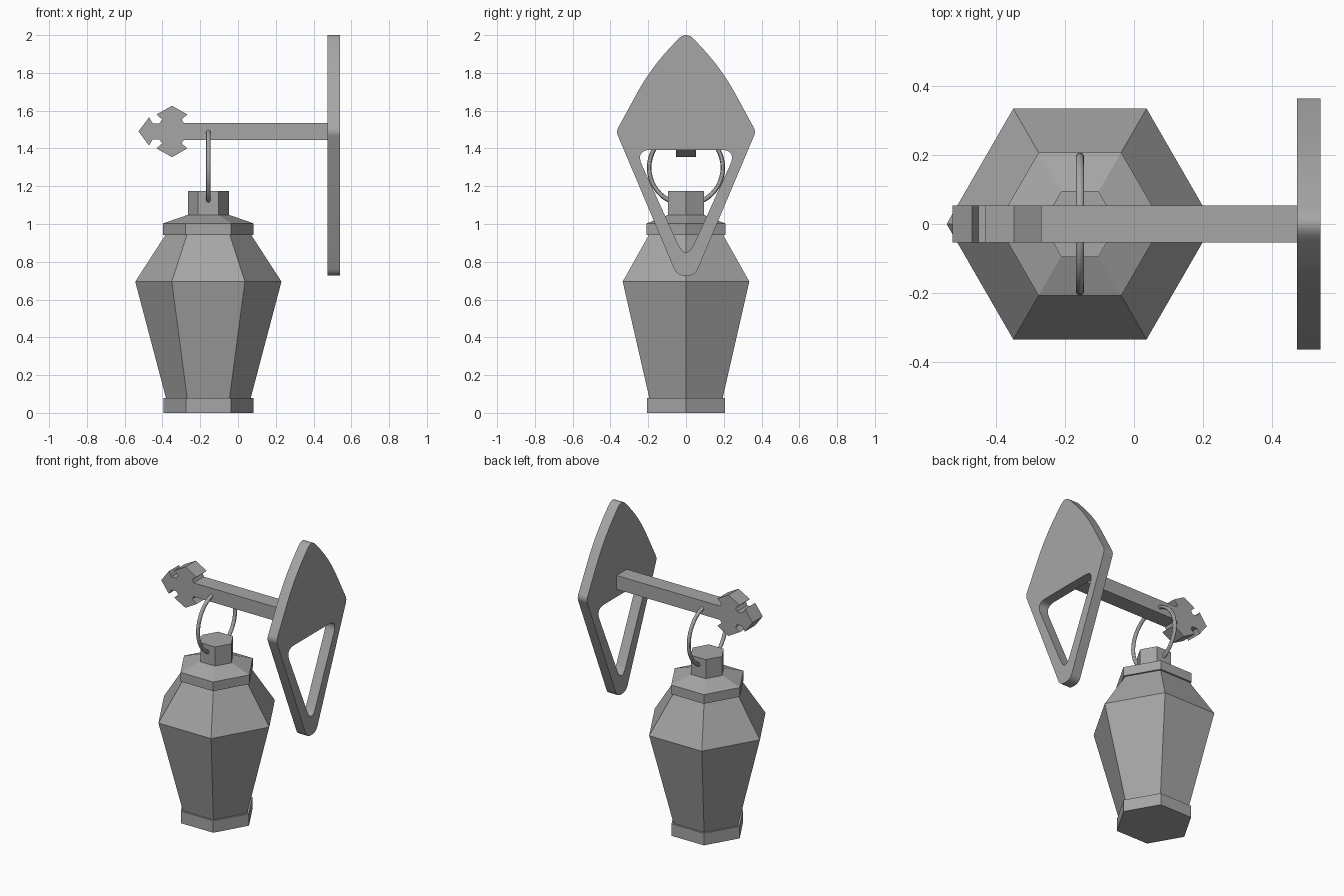
import bpy, bmesh
from math import radians, sin, cos, pi
from mathutils import Vector

cube = bpy.data.objects.get("Cube")
if cube:
    bpy.data.objects.remove(cube, do_unlink=True)

grey = bpy.data.materials.new("grey_iron")
grey.use_nodes = True
grey.diffuse_color = (0.38, 0.38, 0.38, 1)
grey.node_tree.nodes["Principled BSDF"].inputs["Base Color"].default_value = grey.diffuse_color

LAMP_X = -0.157


def finish(obj, name, smooth=False):
    obj.name = name
    obj.data.materials.clear()
    obj.data.materials.append(grey)
    if smooth:
        bpy.ops.object.select_all(action='DESELECT')
        obj.select_set(True)
        bpy.context.view_layer.objects.active = obj
        bpy.ops.object.shade_smooth_by_angle(angle=radians(30))


def mesh_object(name, bm, smooth=False):
    bmesh.ops.recalc_face_normals(bm, faces=bm.faces)
    mesh = bpy.data.meshes.new(name)
    bm.to_mesh(mesh)
    bm.free()
    obj = bpy.data.objects.new(name, mesh)
    bpy.context.collection.objects.link(obj)
    finish(obj, name, smooth)
    return obj


def hex_part(name, profile):
    """Six-sided solid through (radius, height) pairs."""
    bm = bmesh.new()
    rings = [[bm.verts.new((LAMP_X + r * cos(i * pi / 3), r * sin(i * pi / 3), z))
              for i in range(6)] for r, z in profile]
    for low, high in zip(rings, rings[1:]):
        for i in range(6):
            j = (i + 1) % 6
            bm.faces.new((low[i], low[j], high[j], high[i]))
    bm.faces.new(rings[0][::-1])
    bm.faces.new(rings[-1])
    return mesh_object(name, bm)


def rounded(corners, steps=8):
    """Round each (x, y, cut) corner with a quadratic curve."""
    out = []
    for i, (x, y, cut) in enumerate(corners):
        p = Vector((x, y))
        before = Vector(corners[i - 1][:2])
        after = Vector(corners[(i + 1) % len(corners)][:2])
        a = p + (before - p).normalized() * cut
        b = p + (after - p).normalized() * cut
        for k in range(steps + 1):
            t = k / steps
            out.append(a * (1 - t) ** 2 + p * 2 * t * (1 - t) + b * t * t)
    return out


def mirrored(half):
    """Close a right-hand outline by mirroring it across the middle."""
    return half + [(-x, y, c) for x, y, c in reversed(half) if x > 0]


def plate(name, outlines, half_thickness, location, rotation):
    """Extruded flat shape; later outlines are holes."""
    curve = bpy.data.curves.new(name, 'CURVE')
    curve.dimensions = '2D'
    curve.fill_mode = 'BOTH'
    curve.extrude = half_thickness
    for pts in outlines:
        spline = curve.splines.new('POLY')
        spline.points.add(len(pts) - 1)
        for sp, p in zip(spline.points, pts):
            sp.co = (p[0], p[1], 0, 1)
        spline.use_cyclic_u = True
    temp = bpy.data.objects.new(name + "_curve", curve)
    bpy.context.collection.objects.link(temp)
    graph = bpy.context.evaluated_depsgraph_get()
    mesh = bpy.data.meshes.new_from_object(temp.evaluated_get(graph))
    bm = bmesh.new()
    bm.from_mesh(mesh)
    bmesh.ops.remove_doubles(bm, verts=bm.verts, dist=0.0003)
    bpy.data.objects.remove(temp, do_unlink=True)
    obj = mesh_object(name, bm, True)
    obj.location = location
    obj.rotation_euler = rotation
    return obj


# Lantern
hex_part("lantern_base", [(0.238, 0), (0.238, 0.08)])
hex_part("lantern_body", [(0.222, 0.07), (0.387, 0.695), (0.222, 0.95)])
hex_part("lantern_cap", [(0.24, 0.942), (0.24, 1.003), (0.11, 1.048)])
hex_part("lantern_knob", [(0.109, 1.04), (0.109, 1.175)])

# Hanging ring
bpy.ops.mesh.primitive_torus_add(major_radius=0.195, minor_radius=0.012,
                                 major_segments=48, minor_segments=12,
                                 location=(LAMP_X, 0, 1.298),
                                 rotation=(0, radians(90), 0))
finish(bpy.context.object, "hanging_ring", True)

# Beam with a barbed cross tip, drawn as its upper half and mirrored
upper = [(-0.527, 0), (-0.471, 0.075), (-0.452, 0.043), (-0.415, 0.043),
         (-0.402, 0.064), (-0.432, 0.09), (-0.349, 0.136), (-0.268, 0.09),
         (-0.298, 0.064), (-0.288, 0.046), (0.48, 0.046)]
lower = [(x, -z) for x, z in reversed(upper) if z > 0]
plate("beam", [upper + lower], 0.054, (0, 0, 1.49), (radians(90), 0, 0))

# Wall plate with a rounded triangular opening
outer = mirrored([(0, 2.024, 0.065), (0.19, 1.82, 0.15),
                  (0.37, 1.49, 0.025), (0.048, 0.727, 0.04)])
hole = mirrored([(0, 0.8, 0.11), (0.27, 1.393, 0.09)])
plate("wall_plate", [rounded(outer), rounded(hole)], 0.034,
      (0.507, 0, 0), (radians(90), 0, radians(90)))
